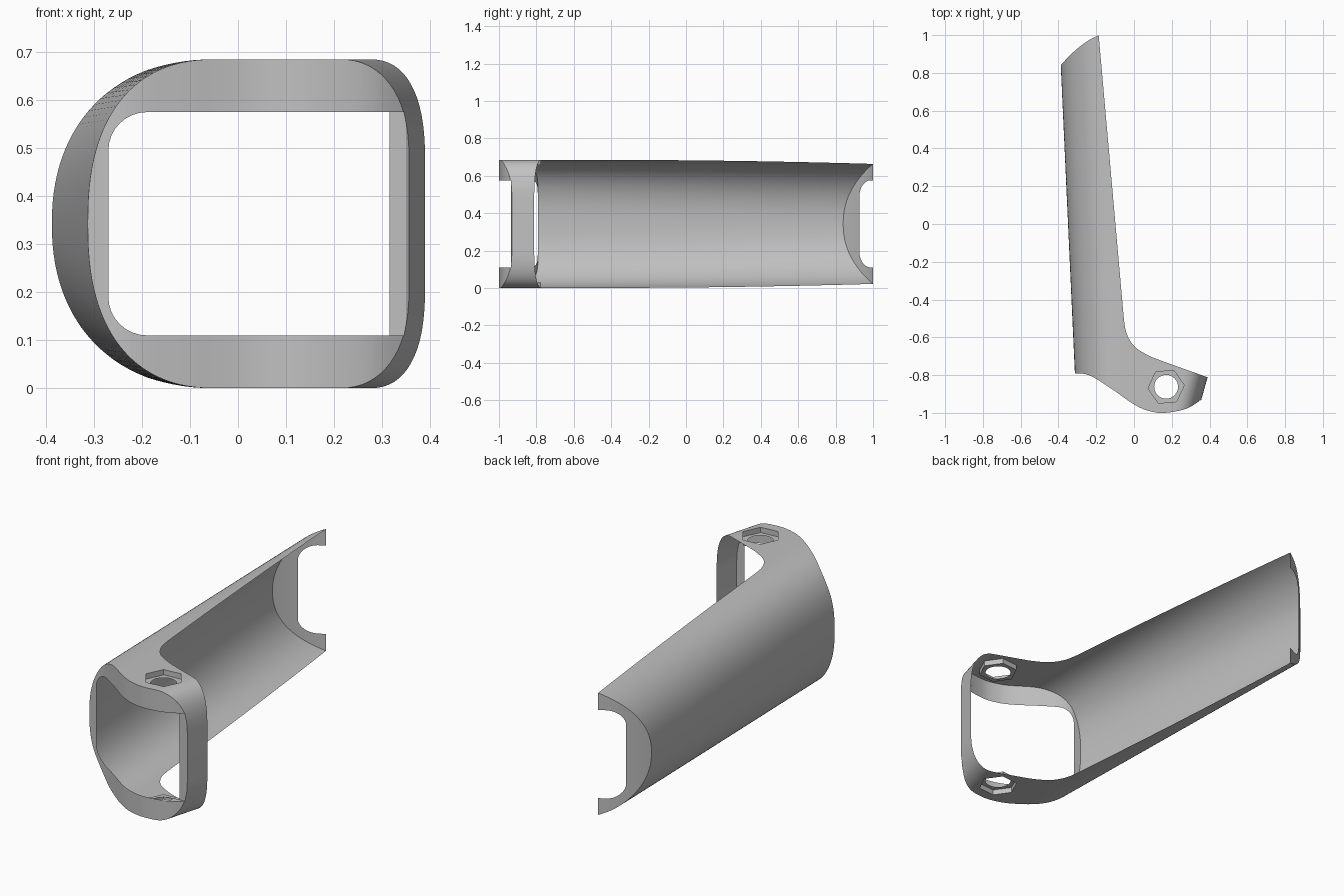
import bpy, bmesh, math
from mathutils import Vector

cube = bpy.data.objects.get("Cube")
if cube:
    bpy.data.objects.remove(cube)

HEIGHT = 0.685
MID = HEIGHT / 2
POCKET = 0.028

grey = bpy.data.materials.new("plain_grey")
grey.use_nodes = True
grey.diffuse_color = (0.53, 0.53, 0.53, 1)
grey.node_tree.nodes["Principled BSDF"].inputs["Base Color"].default_value = (0.53, 0.53, 0.53, 1)


def spline(points, steps=8):
    """Smooth path through a few points."""
    p = [Vector(q) for q in points]
    p = [2 * p[0] - p[1]] + p + [2 * p[-1] - p[-2]]
    out = []
    for a, b, c, d in zip(p, p[1:], p[2:], p[3:]):
        for i in range(steps):
            t = i / steps
            out.append(0.5 * (2 * b + (c - a) * t + (2 * a - 5 * b + 4 * c - d) * t * t
                              + (3 * b - a - 3 * c + d) * t ** 3))
    return out + [p[-2]]


def loft(name, rings, open_sides=()):
    """Solid through matching rings; sides listed in open_sides get index 1."""
    bm = bmesh.new()
    loops = [[bm.verts.new(v) for v in ring] for ring in rings]
    n = len(loops[0])
    for a, b in zip(loops, loops[1:]):
        for i in range(n):
            j = (i + 1) % n
            face = bm.faces.new((a[i], a[j], b[j], b[i]))
            face.material_index = int(i in open_sides)
    bm.faces.new(loops[0])
    bm.faces.new(loops[-1])
    bmesh.ops.recalc_face_normals(bm, faces=bm.faces)
    mesh = bpy.data.meshes.new(name)
    bm.to_mesh(mesh)
    bm.free()
    obj = bpy.data.objects.new(name, mesh)
    bpy.context.collection.objects.link(obj)
    mesh.materials.append(grey)
    mesh.materials.append(grey)
    return obj


def prism(name, outline, low, high, open_sides=()):
    return loft(name, [[(x, y, z) for x, y in outline] for z in (low, high)], open_sides)


def polygon(centre, radius, sides, turn=0.0):
    return [(centre[0] + radius * math.cos(turn + math.tau * i / sides),
             centre[1] + radius * math.sin(turn + math.tau * i / sides)) for i in range(sides)]


def quarter(rx, rz, power, steps):
    """Superellipse quarter from the side point to the top point."""
    angles = [math.pi / 2 * i / steps for i in range(steps + 1)]
    return [(rx * max(math.cos(t), 0) ** (2 / power), rz * math.sin(t) ** (2 / power)) for t in angles]


def section(y):
    """Outer cross-section: squarer at the front, rounder at the rear."""
    t = (y + 0.79) / 1.79
    left = -0.313 - 0.082 * t
    right = 0.355 + 0.28 * (y + 0.935)
    reach = 0.27 + 0.07 * t
    flat = 0.13
    big = [(left + reach - u, w) for u, w in quarter(reach, MID, 2.4 - 0.25 * t, 28)]
    small = [(right - 0.13 + u, w + flat) for u, w in quarter(0.13, MID - flat, 2.45, 16)]
    upper = big + small[::-1]
    ring = upper + [(x, -w) for x, w in upper[:0:-1]]
    return [(x, y, MID + w) for x, w in ring]


# Outer shell: swept rounded section
shell = loft("lever_shell", [section(-1.1 + 0.275 * i) for i in range(9)])

# Plan outline: front edge, open rim, rear edge
front = spline([(-0.5, -0.785), (-0.315, -0.79), (-0.235, -0.802), (-0.13, -0.865), (0.0, -0.955),
                (0.08, -0.99), (0.16, -1.0), (0.27, -0.98), (0.35, -0.935), (0.45, -0.86)])
rim = spline([(0.5, -0.852), (0.385, -0.81), (0.14, -0.722), (0.075, -0.695), (0.016, -0.66),
              (-0.018, -0.622), (-0.042, -0.571), (-0.053, -0.51)]) + [Vector((-0.187, 1.0))]
rear = spline([(-0.187, 1.0), (-0.24, 0.972), (-0.293, 0.934), (-0.342, 0.89),
               (-0.388, 0.84), (-0.43, 0.787)])[1:]
plan = prism("plan_cutter", front + rim + rear, -0.2, 0.9,
             range(len(front), len(front) + len(rim) - 1))

# Notch that leaves a flat strip on the end bar, its far side is kept
notch = prism("notch_cutter", [(0.28, -1.2), (0.5, -1.2), (0.5, -0.935), (0.28, -0.935)],
              0.11, 0.575, (0, 1, 3))


# Through opening, rounded on its closed side
def opening(y):
    left = -0.27 - 0.018 * (y + 0.79)
    r, half = 0.08, 0.2325
    arc = [(left + r - u, half - r + w) for u, w in quarter(r, r, 2, 8)]
    ring = arc + [(0.315, half)]
    ring += [(x, -w) for x, w in ring[::-1]]
    return [(x, y, MID + w) for x, w in ring]


rings = [opening(-1.3), opening(1.3)]
cavity = loft("cavity_cutter", rings, range(len(rings[0])))

# Bolt hole and hexagonal nut pockets
bolt = (0.17, -0.862)
hole = polygon(bolt, 0.063, 32)
cutters = [(plan, 'INTERSECT'), (notch, 'DIFFERENCE'), (cavity, 'DIFFERENCE'),
           (prism("hole_cutter", hole, -0.2, 0.9, range(len(hole))), 'DIFFERENCE')]
hexagon = polygon(bolt, 0.096, 6, math.radians(5))
for name, low, high in (("bottom_pocket_cutter", -0.1, POCKET),
                        ("top_pocket_cutter", HEIGHT - POCKET, HEIGHT + 0.1)):
    cutters.append((prism(name, hexagon, low, high), 'DIFFERENCE'))

bpy.ops.object.select_all(action='DESELECT')
bpy.context.view_layer.objects.active = shell
shell.select_set(True)
for cutter, operation in cutters:
    mod = shell.modifiers.new(cutter.name, 'BOOLEAN')
    mod.operation = operation
    mod.solver = 'EXACT'
    mod.material_mode = 'INDEX'
    mod.object = cutter
    bpy.ops.object.modifier_apply(modifier=mod.name)
for cutter, _ in cutters:
    bpy.data.objects.remove(cutter)

# Leave the rim, cavity and bolt bore open, so only the thin skin remains
bm = bmesh.new()
bm.from_mesh(shell.data)
bmesh.ops.delete(bm, geom=[f for f in bm.faces if f.material_index == 1], context='FACES')
bm.to_mesh(shell.data)
bm.free()
shell.data.materials.pop(index=1)
bpy.ops.object.shade_smooth_by_angle(angle=math.radians(30))
